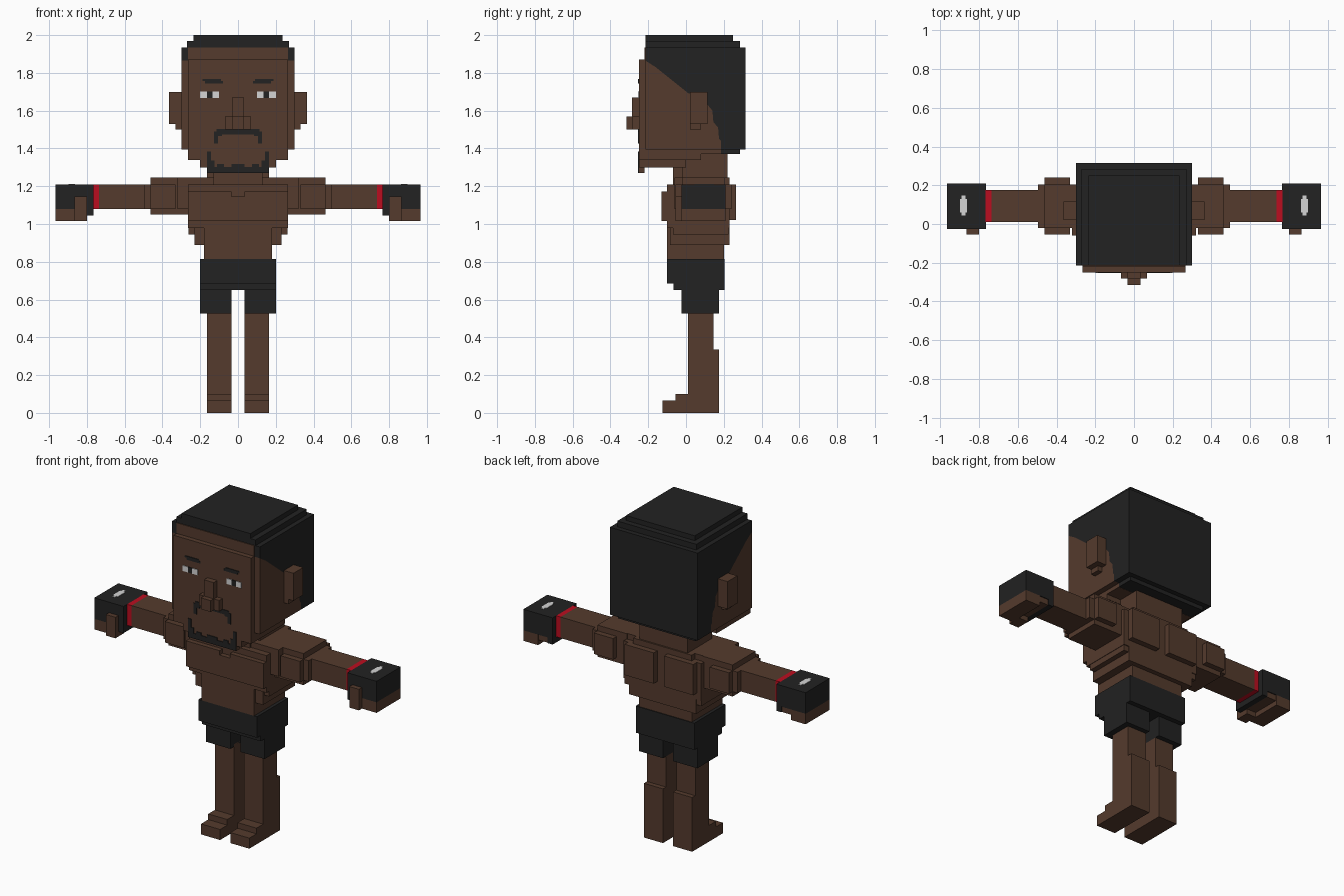
import bpy, bmesh


def material(name, rgb):
    m = bpy.data.materials.new(name)
    m.diffuse_color = (*rgb, 1)
    return m


SKIN = material("brown skin", (0.089, 0.043, 0.026))
BLACK = material("black", (0.016, 0.016, 0.016))
RED = material("red", (0.50, 0.004, 0.014))
WHITE = material("off white", (0.66, 0.66, 0.66))


def finish(name, bm, mat):
    bmesh.ops.recalc_face_normals(bm, faces=bm.faces)
    me = bpy.data.meshes.new(name)
    bm.to_mesh(me)
    bm.free()
    me.materials.append(mat)
    ob = bpy.data.objects.new(name, me)
    bpy.context.collection.objects.link(ob)
    return ob


def part(name, mat, *boxes, mirror=False):
    """Boxes given as x0, x1, y0, y1, z0, z1; mirror copies them to -x."""
    bm = bmesh.new()
    for x0, x1, y0, y1, z0, z1 in boxes:
        for s in ((1, -1) if mirror else (1,)):
            vs = bmesh.ops.create_cube(bm, size=1)["verts"]
            for v in vs:
                v.co = (s * (x0 + (v.co.x + 0.5) * (x1 - x0)),
                        y0 + (v.co.y + 0.5) * (y1 - y0),
                        z0 + (v.co.z + 0.5) * (z1 - z0))
    return finish(name, bm, mat)


def slab(name, mat, profile, w):
    """Side profile of (y, z) points extruded across -w..w."""
    bm = bmesh.new()
    f = bm.faces.new([bm.verts.new((-w, y, z)) for y, z in profile])
    ext = bmesh.ops.extrude_face_region(bm, geom=[f])["geom"]
    for v in ext:
        if isinstance(v, bmesh.types.BMVert):
            v.co.x = w
    return finish(name, bm, mat)


# Head: skin and hair share a slanted hairline
hairline = [(-0.215, 1.865), (-0.16, 1.83), (0.015, 1.69), (0.11, 1.69),
            (0.115, 1.63), (0.14, 1.60), (0.145, 1.54), (0.17, 1.51),
            (0.175, 1.45), (0.185, 1.44), (0.185, 1.395)]
slab("head", SKIN, hairline + [(-0.215, 1.395)], 0.30)
slab("hair", BLACK, hairline + [(0.315, 1.395), (0.315, 1.935), (-0.215, 1.935)], 0.30)
part("hair_top", BLACK, (-0.27, 0.27, -0.215, 0.285, 1.93, 1.97),
     (-0.235, 0.235, -0.215, 0.25, 1.96, 2.0))
part("hair_nape", BLACK, (-0.265, 0.265, 0.185, 0.285, 1.37, 1.40))
part("forehead", SKIN, (-0.265, 0.265, -0.22, -0.205, 1.85, 1.935))
part("face", SKIN, (-0.265, 0.265, -0.25, -0.20, 1.34, 1.87))
part("jaw", SKIN, (-0.265, 0.265, -0.24, 0.184, 1.37, 1.40),
     (-0.265, 0.265, -0.25, 0.08, 1.34, 1.38),
     (-0.20, 0.20, -0.25, 0.0, 1.30, 1.35),
     (-0.165, 0.165, -0.25, -0.22, 1.27, 1.31))
part("ear", SKIN, (0.29, 0.365, 0.02, 0.115, 1.53, 1.70),
     (0.29, 0.33, 0.02, 0.08, 1.50, 1.54), mirror=True)
part("nose", SKIN, (-0.033, 0.033, -0.285, -0.24, 1.50, 1.67),
     (-0.033, 0.033, -0.315, -0.24, 1.50, 1.57),
     (-0.068, 0.068, -0.282, -0.24, 1.50, 1.568))

# Painted face details
F0, F1 = -0.254, -0.248
part("eye_white", WHITE, (0.10, 0.135, F0, F1, 1.668, 1.702),
     (0.165, 0.20, F0, F1, 1.668, 1.702), mirror=True)
part("pupil", BLACK, (0.135, 0.165, F0, F1, 1.668, 1.702), mirror=True)
part("eyebrow", BLACK, (0.08, 0.175, F0, F1, 1.745, 1.757),
     (0.09, 0.187, F0, F1, 1.757, 1.767), mirror=True)
part("moustache", BLACK, (0, 0.115, F0, F1, 1.475, 1.503),
     (0.085, 0.128, F0, F1, 1.465, 1.49),
     (0.105, 0.128, F0, F1, 1.425, 1.47), mirror=True)
part("goatee", BLACK, (0, 0.165, F0, F1, 1.27, 1.302),
     (0.143, 0.165, F0, F1, 1.30, 1.385),
     (0.125, 0.165, F0, F1, 1.30, 1.335),
     (0.075, 0.11, F0, F1, 1.30, 1.318),
     (0.0, 0.035, F0, F1, 1.30, 1.318), mirror=True)

# Neck and torso
part("neck", SKIN, (-0.165, 0.165, -0.02, 0.22, 1.20, 1.39),
     (-0.13, 0.13, -0.07, 0.0, 1.20, 1.31))
part("chest", SKIN, (-0.32, 0.32, -0.06, 0.20, 1.08, 1.245),
     (-0.265, 0.265, -0.10, 0.23, 0.98, 1.21),
     (-0.20, 0.20, -0.02, 0.23, 1.20, 1.245))
part("pectoral", SKIN, (0.035, 0.265, -0.13, -0.05, 1.015, 1.172),
     (0.0, 0.04, -0.13, -0.05, 1.015, 1.145), mirror=True)
part("back_muscle", SKIN, (0.035, 0.235, 0.18, 0.265, 1.02, 1.21), mirror=True)
part("abdomen", SKIN, (-0.262, 0.262, -0.07, 0.225, 0.945, 1.05),
     (-0.23, 0.23, -0.085, 0.23, 0.89, 0.99),
     (-0.18, 0.18, -0.10, 0.20, 0.815, 0.985))

# Shorts
part("shorts", BLACK, (-0.20, 0.20, -0.10, 0.205, 0.685, 0.815),
     (-0.20, 0.20, -0.065, 0.205, 0.65, 0.69))
part("shorts_leg", BLACK, (0.035, 0.20, -0.025, 0.175, 0.525, 0.66), mirror=True)

# Legs and feet
part("leg", SKIN, (0.035, 0.165, 0.01, 0.145, 0.0, 0.54),
     (0.035, 0.165, 0.05, 0.175, 0.0, 0.335), mirror=True)
part("foot", SKIN, (0.035, 0.165, -0.125, 0.05, 0.0, 0.065),
     (0.035, 0.165, -0.055, 0.05, 0.0, 0.10), mirror=True)

# Arms, wrist bands and gloves
part("shoulder", SKIN, (0.26, 0.462, -0.02, 0.205, 1.05, 1.245),
     (0.33, 0.462, -0.055, 0.24, 1.08, 1.21),
     (0.45, 0.497, -0.02, 0.205, 1.08, 1.21), mirror=True)
part("arm", SKIN, (0.45, 0.735, 0.01, 0.175, 1.08, 1.21), mirror=True)
part("wrist_band", RED, (0.735, 0.766, 0.01, 0.175, 1.08, 1.21), mirror=True)
part("glove", BLACK, (0.765, 0.965, -0.025, 0.21, 1.08, 1.21),
     (0.765, 0.80, -0.025, 0.21, 1.045, 1.09), mirror=True)
part("hand", SKIN, (0.80, 0.87, -0.02, 0.205, 1.045, 1.082),
     (0.865, 0.965, -0.025, 0.21, 1.015, 1.08), mirror=True)
part("thumb", SKIN, (0.80, 0.865, -0.055, 0.03, 1.015, 1.082),
     (0.80, 0.865, -0.055, -0.025, 1.08, 1.145), mirror=True)
part("glove_patch", WHITE, (0.863, 0.898, 0.06, 0.13, 1.206, 1.213),
     (0.871, 0.890, 0.045, 0.147, 1.206, 1.213), mirror=True)
